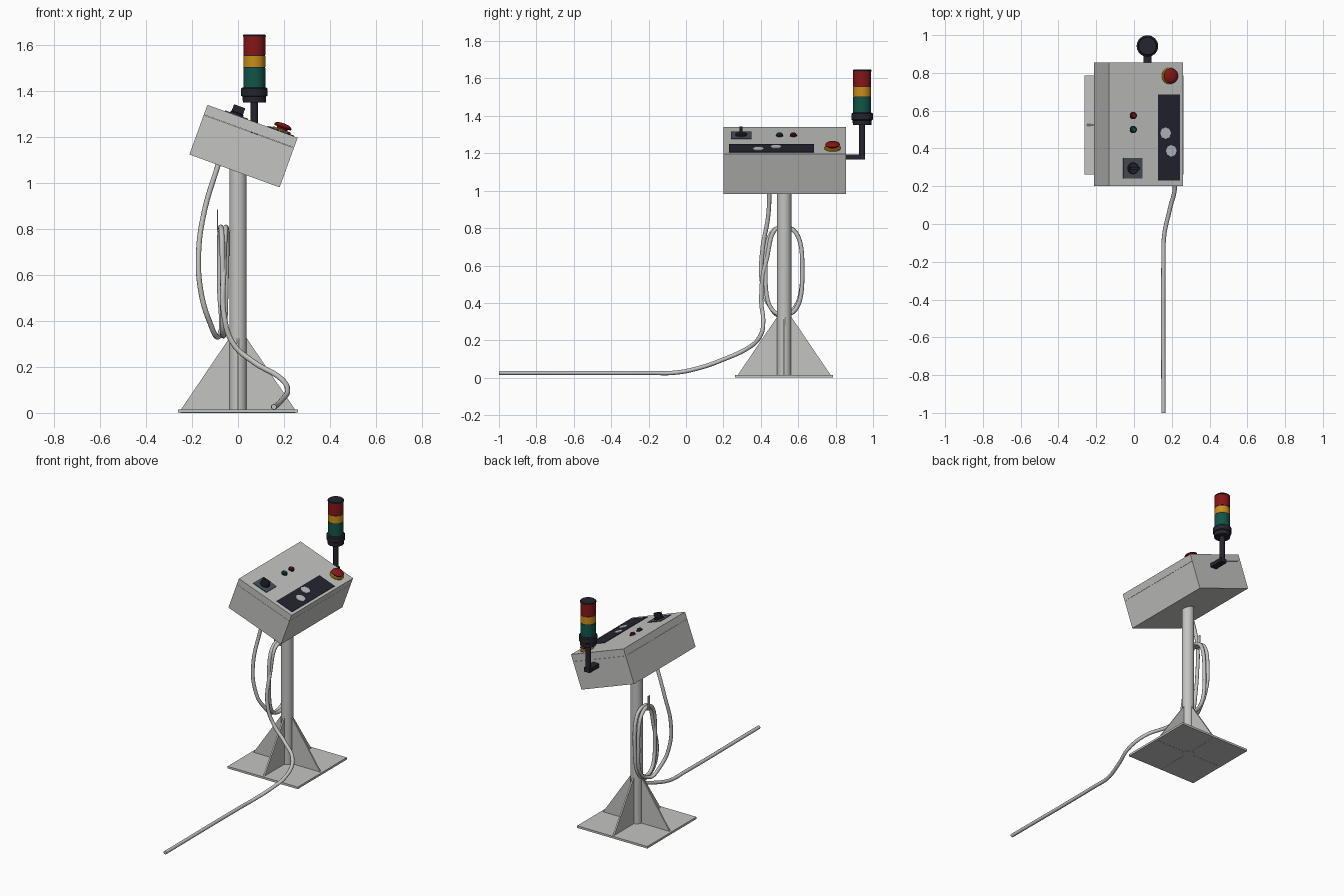
import bpy, bmesh, math
from mathutils import Matrix, Vector

if "Cube" in bpy.data.objects:
    bpy.data.objects.remove(bpy.data.objects["Cube"])


def material(name, rgb):
    m = bpy.data.materials.new(name)
    m.diffuse_color = (*rgb, 1)
    m.use_nodes = True
    m.node_tree.nodes["Principled BSDF"].inputs["Base Color"].default_value = m.diffuse_color
    return m


GREY = material("light grey", (0.55, 0.55, 0.54))
DARK = material("near black", (0.018, 0.018, 0.028))
SLATE = material("slate", (0.065, 0.08, 0.10))
PALE = material("pale silver", (0.50, 0.53, 0.58))
RED = material("red", (0.24, 0.008, 0.008))
YELLOW = material("amber", (0.58, 0.27, 0.01))
GREEN = material("green", (0.006, 0.09, 0.065))

WORLD = Matrix.Identity(4)
# Frame of the tilted cabinet: origin at its centre, local z out of its face
CAB = Matrix.Translation((0.024, 0.528, 1.161)) @ Matrix.Rotation(math.radians(20), 4, 'Y')
TOP = 0.115


def finish(name, bm, mat, frame=WORLD, smooth=False):
    bmesh.ops.recalc_face_normals(bm, faces=bm.faces)
    bm.transform(frame)
    me = bpy.data.meshes.new(name)
    bm.to_mesh(me)
    bm.free()
    me.materials.append(mat)
    ob = bpy.data.objects.new(name, me)
    bpy.context.collection.objects.link(ob)
    if smooth:
        bpy.ops.object.select_all(action='DESELECT')
        ob.select_set(True)
        bpy.context.view_layer.objects.active = ob
        bpy.ops.object.shade_smooth_by_angle(angle=math.radians(35))
    return ob


def box(name, lo, hi, mat, frame=WORLD):
    lo, hi = Vector(lo), Vector(hi)
    bm = bmesh.new()
    bmesh.ops.create_cube(bm, size=1, matrix=Matrix.Translation((lo + hi) / 2)
                          @ Matrix.Diagonal((*(hi - lo), 1)))
    return finish(name, bm, mat, frame)


def lathe(name, x, y, profile, mat, frame=WORLD, sides=32):
    """Stack rings of (radius, z) into a capped turned part."""
    bm = bmesh.new()
    rings = [[bm.verts.new((x + r * math.cos(2 * math.pi * i / sides),
                            y + r * math.sin(2 * math.pi * i / sides), z))
              for i in range(sides)] for r, z in profile]
    for a, b in zip(rings, rings[1:]):
        for i in range(sides):
            j = (i + 1) % sides
            bm.faces.new((a[i], a[j], b[j], b[i]))
    bm.faces.new(rings[0])
    bm.faces.new(rings[-1])
    return finish(name, bm, mat, frame, True)


# Stand: base plate, column and four gussets
CY = 0.525
box("base_plate", (-0.262, CY - 0.262, 0.001), (0.262, CY + 0.262, 0.015), GREY)
lathe("column", 0, CY, [(0.038, 0), (0.038, 1.12)], GREY)
for k in range(4):
    bm = bmesh.new()
    tri = [bm.verts.new((px, -0.005, pz))
           for px, pz in ((0.03, 0), (0.25, 0), (0.25, 0.012), (0.038, 0.325), (0.03, 0.325))]
    face = bm.faces.new(tri)
    out = bmesh.ops.extrude_face_region(bm, geom=[face])
    bmesh.ops.translate(bm, vec=(0, 0.01, 0),
                        verts=[g for g in out["geom"] if isinstance(g, bmesh.types.BMVert)])
    finish(f"gusset_{k + 1}", bm, GREY,
           Matrix.Translation((0, CY, 0)) @ Matrix.Rotation(k * math.pi / 2, 4, 'Z'))

# Cabinet body and lid
box("cabinet_body", (-0.209, -0.328, -TOP), (0.209, 0.328, 0.068), GREY, CAB)
box("cabinet_lid", (-0.209, -0.328, 0.069), (0.209, 0.328, TOP), GREY, CAB)

# Display panel with two pale patches
box("display_panel", (0.068, -0.298, TOP - 0.002), (0.191, 0.157, TOP + 0.003), DARK, CAB)
for k, (u, v) in enumerate(((0.140, -0.141), (0.108, -0.047))):
    lathe(f"display_patch_{k + 1}", u, v, [(0.031, TOP + 0.002), (0.031, TOP + 0.006)],
          PALE, CAB, 8)

# Rotary switch
box("switch_plate", (-0.128, -0.288, TOP - 0.002), (-0.022, -0.178, TOP + 0.004), SLATE, CAB)
lathe("switch_disc", -0.075, -0.233, [(0.030, TOP), (0.030, TOP + 0.010), (0.027, TOP + 0.013)],
      DARK, CAB)
box("switch_handle", (-0.101, -0.241, TOP + 0.01), (-0.049, -0.225, TOP + 0.042), DARK, CAB)

# Push buttons
for name, v, mat in (("red_button", 0.046, RED), ("green_button", -0.028, GREEN)):
    lathe(name + "_rim", -0.072, v, [(0.019, TOP), (0.019, TOP + 0.006)], DARK, CAB, 24)
    lathe(name, -0.072, v, [(0.015, TOP), (0.015, TOP + 0.012), (0.010, TOP + 0.016)],
          mat, CAB, 24)

# Emergency stop
lathe("stop_ring", 0.132, 0.256, [(0.043, TOP), (0.043, TOP + 0.007), (0.038, TOP + 0.011)],
      YELLOW, CAB)
lathe("stop_mushroom", 0.132, 0.256,
      [(0.024, TOP + 0.01), (0.024, TOP + 0.017), (0.038, TOP + 0.019), (0.040, TOP + 0.024),
       (0.034, TOP + 0.032), (0.022, TOP + 0.036), (0.008, TOP + 0.038)], RED, CAB)

# Signal tower: bracket, pole, base and stacked lights
BX, BY = 0.071, 0.942
box("tower_bracket", (BX - 0.022, 0.85, 1.166), (BX + 0.022, 0.957, 1.193), DARK)
lathe("tower_pole", BX, BY, [(0.016, 1.175), (0.016, 1.36)], DARK, sides=24)
lathe("tower_base", BX, BY, [(0.050, 1.350), (0.051, 1.376), (0.057, 1.380),
                             (0.057, 1.412), (0.050, 1.417)], DARK)
for name, z0, z1, mat in (("green_light", 1.417, 1.501, GREEN),
                          ("amber_light", 1.505, 1.554, YELLOW),
                          ("red_light", 1.558, 1.638, RED)):
    lathe(name, BX, BY, [(0.048, z0), (0.048, z1)], mat)
    lathe(name + "_seam", BX, BY, [(0.046, z1 - 0.002), (0.046, z1 + 0.006)], DARK)
lathe("tower_cap", BX, BY, [(0.050, 1.637), (0.050, 1.643), (0.046, 1.647)], DARK)

# Cable hanger on the column
box("hanger_arm", (-0.092, CY - 0.012, 0.790), (-0.03, CY + 0.012, 0.796), GREY)
box("hanger_tip", (-0.092, CY - 0.012, 0.790), (-0.087, CY + 0.012, 0.885), GREY)

# Cable: drops from the cabinet, coils on the hanger, then runs along the floor
path = [(-0.080, 0.447, 1.10), (-0.148, 0.440, 0.87), (-0.172, 0.408, 0.68),
        (-0.160, 0.405, 0.52), (-0.125, 0.438, 0.40), (-0.085, 0.520, 0.332),
        (-0.080, 0.622, 0.57), (-0.075, 0.522, 0.808), (-0.066, 0.425, 0.57),
        (-0.064, 0.522, 0.335), (-0.052, 0.622, 0.57), (-0.052, 0.522, 0.808),
        (-0.062, 0.428, 0.62), (-0.060, 0.402, 0.42), (-0.020, 0.413, 0.30),
        (0.070, 0.395, 0.22), (0.180, 0.325, 0.155), (0.216, 0.205, 0.100),
        (0.190, 0.080, 0.055), (0.160, -0.06, 0.027), (0.156, -0.20, 0.026),
        (0.156, -1.0, 0.026)]
cu = bpy.data.curves.new("cable", 'CURVE')
cu.dimensions = '3D'
cu.bevel_depth = 0.0115
cu.bevel_resolution = 3
cu.resolution_u = 10
cu.use_fill_caps = True
sp = cu.splines.new('BEZIER')
sp.bezier_points.add(len(path) - 1)
for bp, co in zip(sp.bezier_points, path):
    bp.co = co
    bp.handle_left_type = bp.handle_right_type = 'AUTO'
cu.materials.append(GREY)
cable = bpy.data.objects.new("cable", cu)
bpy.context.collection.objects.link(cable)
bpy.ops.object.select_all(action='DESELECT')
cable.select_set(True)
bpy.context.view_layer.objects.active = cable
bpy.ops.object.convert(target='MESH')
bpy.ops.object.shade_smooth_by_angle(angle=math.radians(40))
